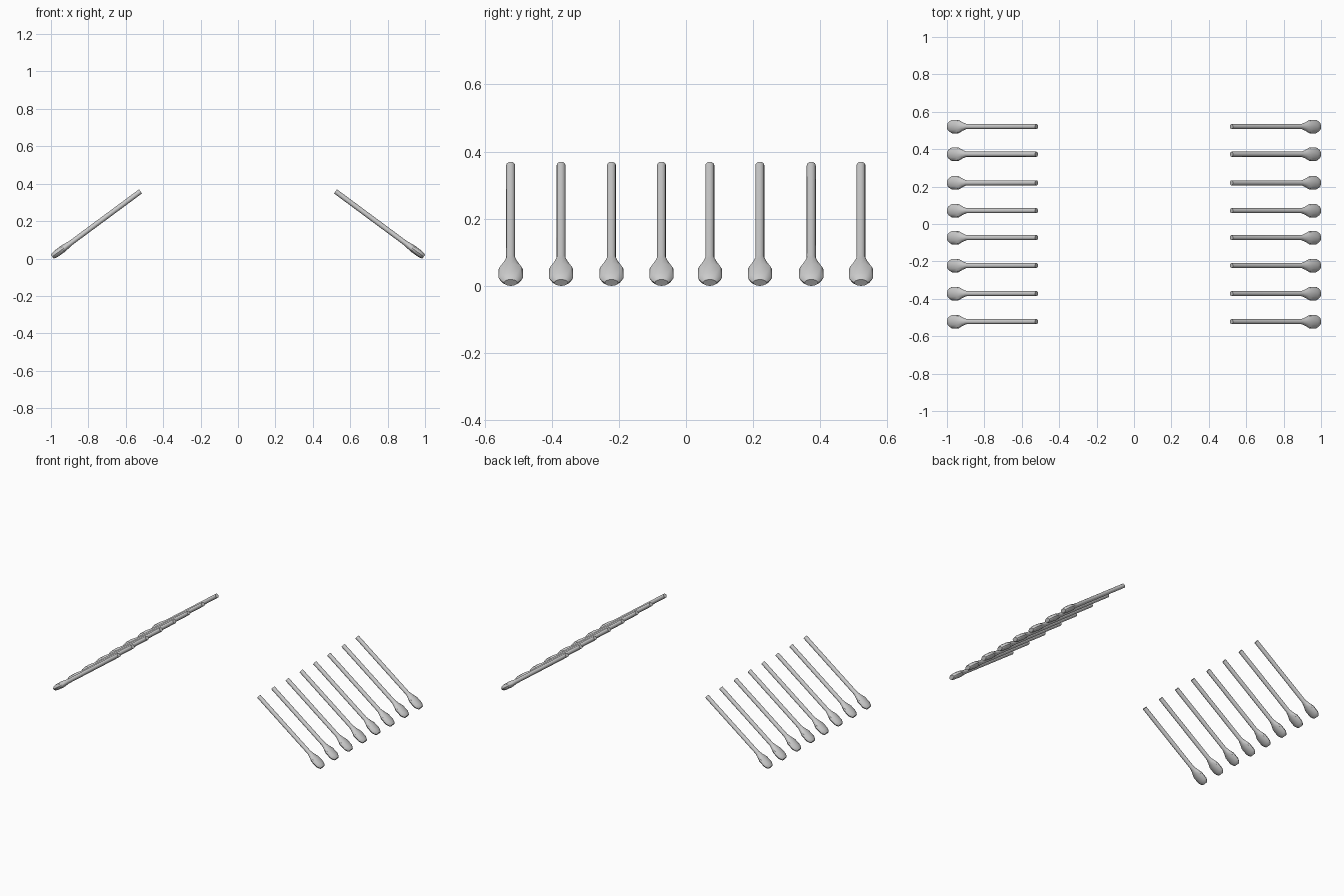
import bpy, bmesh
from math import cos, sin, tau
from mathutils import Vector

if "Cube" in bpy.data.objects:
    bpy.data.objects.remove(bpy.data.objects["Cube"])

TOP = Vector((0.521, 0, 0.359))
TIP = Vector((0.993, 0, 0.0098))
AXIS = (TIP - TOP).normalized()
UP = Vector((-AXIS.z, 0, AXIS.x))
SIDE = Vector((0, 1, 0))
SIDES = 12
# rings along the oar: x position, half width, half thickness
RINGS = [(0.521, 0.0135, 0.0135), (0.895, 0.0135, 0.0135), (0.915, 0.022, 0.0165),
         (0.938, 0.036, 0.0195), (0.974, 0.036, 0.0185), (0.986, 0.028, 0.0155),
         (0.993, 0.020, 0.012)]


def oar(name, sign, y):
    bm = bmesh.new()
    loops = []
    for x, w, t in RINGS:
        c = TOP.lerp(TIP, (x - TOP.x) / (TIP.x - TOP.x))
        loop = []
        for i in range(SIDES):
            a = tau * i / SIDES
            p = c + SIDE * (w * cos(a) + y) + UP * (t * sin(a))
            loop.append(bm.verts.new((p.x * sign, p.y, p.z)))
        loops.append(loop)
    for a, b in zip(loops, loops[1:]):
        for i in range(SIDES):
            j = (i + 1) % SIDES
            bm.faces.new((a[i], a[j], b[j], b[i]))
    bm.faces.new(loops[0])
    bm.faces.new(loops[-1])
    bmesh.ops.recalc_face_normals(bm, faces=bm.faces)
    mesh = bpy.data.meshes.new(name)
    bm.to_mesh(mesh)
    bm.free()
    obj = bpy.data.objects.new(name, mesh)
    bpy.context.collection.objects.link(obj)
    bpy.context.view_layer.objects.active = obj
    obj.select_set(True)


# two banks of eight oars
for side, sign in (("right", 1), ("left", -1)):
    for k, y in enumerate((-0.522, -0.372, -0.222, -0.073, 0.071, 0.22, 0.373, 0.521)):
        oar(f"oar_{side}_{k + 1}", sign, y)
bpy.ops.object.shade_smooth_by_angle(angle=0.6)
